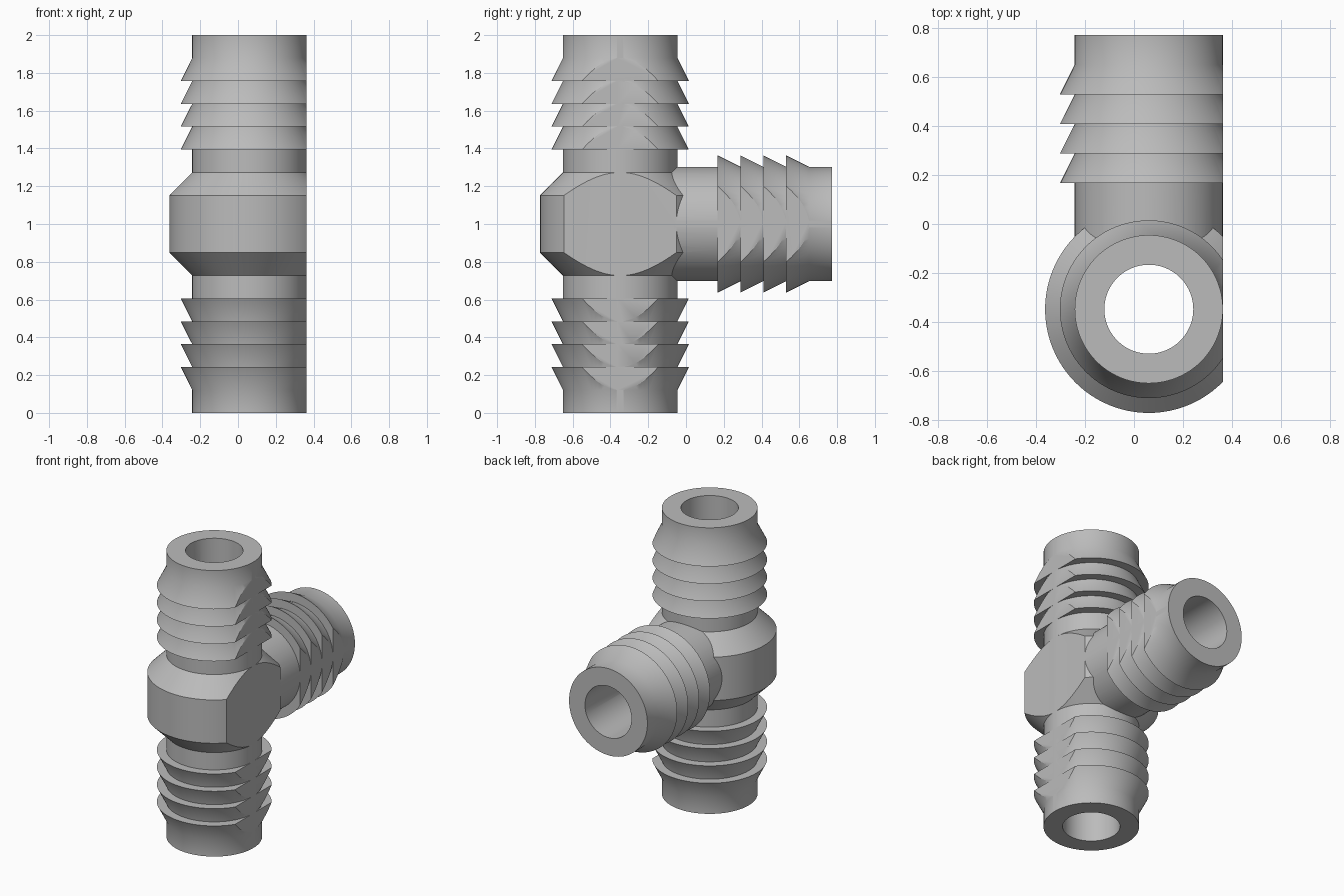
import bpy
import bmesh
import math
from mathutils import Matrix, Vector

cube = bpy.data.objects.get("Cube")
if cube:
    bpy.data.objects.remove(cube, do_unlink=True)

U = 2 / 33                      # design unit
AXIS = Vector((U, -5.75 * U, 1.0))   # centre of the junction
TUBE, BARB, COLLAR, BORE = 5 * U, 6 * U, 7 * U, 3 * U
SEGMENTS = 96

grey = bpy.data.materials.new("plain_grey")
grey.use_nodes = True
grey.diffuse_color = (0.5, 0.5, 0.5, 1)
grey.node_tree.nodes["Principled BSDF"].inputs["Base Color"].default_value = (0.5, 0.5, 0.5, 1)


def add_object(name, bm):
    bmesh.ops.recalc_face_normals(bm, faces=bm.faces)
    mesh = bpy.data.meshes.new(name)
    bm.to_mesh(mesh)
    bm.free()
    mesh.materials.append(grey)
    obj = bpy.data.objects.new(name, mesh)
    bpy.context.collection.objects.link(obj)
    return obj


def lathe(name, profile, along_y=False):
    """Capped solid of revolution from (radius, distance) pairs."""
    bm = bmesh.new()
    rings = []
    for r, d in profile:
        rings.append([bm.verts.new((r * math.cos(a), r * math.sin(a), d))
                      for a in (math.tau * i / SEGMENTS for i in range(SEGMENTS))])
    for low, high in zip(rings, rings[1:]):
        for i in range(SEGMENTS):
            j = (i + 1) % SEGMENTS
            bm.faces.new((low[i], low[j], high[j], high[i]))
    bm.faces.new(rings[0][::-1])
    bm.faces.new(rings[-1])
    if along_y:
        bm.transform(Matrix.Rotation(-math.pi / 2, 4, 'X'))
    bm.transform(Matrix.Translation(AXIS))
    return add_object(name, bm)


def barbed_end(tip):
    """Four barbs tapering towards the tip, then the plain end."""
    points = []
    for k in range(5, 1, -1):
        start = tip - 2 * U * k + 0.0
        points += [(TUBE, start), (BARB, start), (TUBE, start + 2 * U - 0.0002)]
    return points + [(TUBE, tip)]


def combine(target, tool, operation):
    mod = target.modifiers.new(operation.lower(), 'BOOLEAN')
    mod.object = tool
    mod.operation = operation
    mod.solver = 'EXACT'
    bpy.context.view_layer.objects.active = target
    bpy.ops.object.modifier_apply(modifier=mod.name)
    bpy.data.objects.remove(tool, do_unlink=True)


# Upright run with its chamfered collar, mirrored about the middle
upper = [(COLLAR, 2.5 * U), (TUBE, 4.5 * U)] + barbed_end(1.0)
lower = [(r, -d) for r, d in reversed(upper)]
fitting = lathe("tee_fitting", lower + upper)

# Side branch towards the back
length = 18.5 * U
combine(fitting, lathe("side_branch", [(TUBE, 0)] + barbed_end(length), True), 'UNION')

# Flat face on the left side, level with the tubes
bm = bmesh.new()
bmesh.ops.create_cube(bm, size=3)
bm.transform(Matrix.Translation((AXIS.x + TUBE - 0.0005 + 1.5, 0, 1)))
combine(fitting, add_object("flat_cutter", bm), 'DIFFERENCE')

# Through bore and branch bore
combine(fitting, lathe("run_bore", [(BORE, -1.2), (BORE, 1.2)]), 'DIFFERENCE')
combine(fitting, lathe("branch_bore", [(BORE - 0.002, 0), (BORE - 0.002, 1.3)], True), 'DIFFERENCE')

# Smooth walls with crisp edges
bpy.ops.object.select_all(action='DESELECT')
fitting.select_set(True)
bpy.context.view_layer.objects.active = fitting
bpy.ops.object.shade_smooth_by_angle(angle=math.radians(30))
